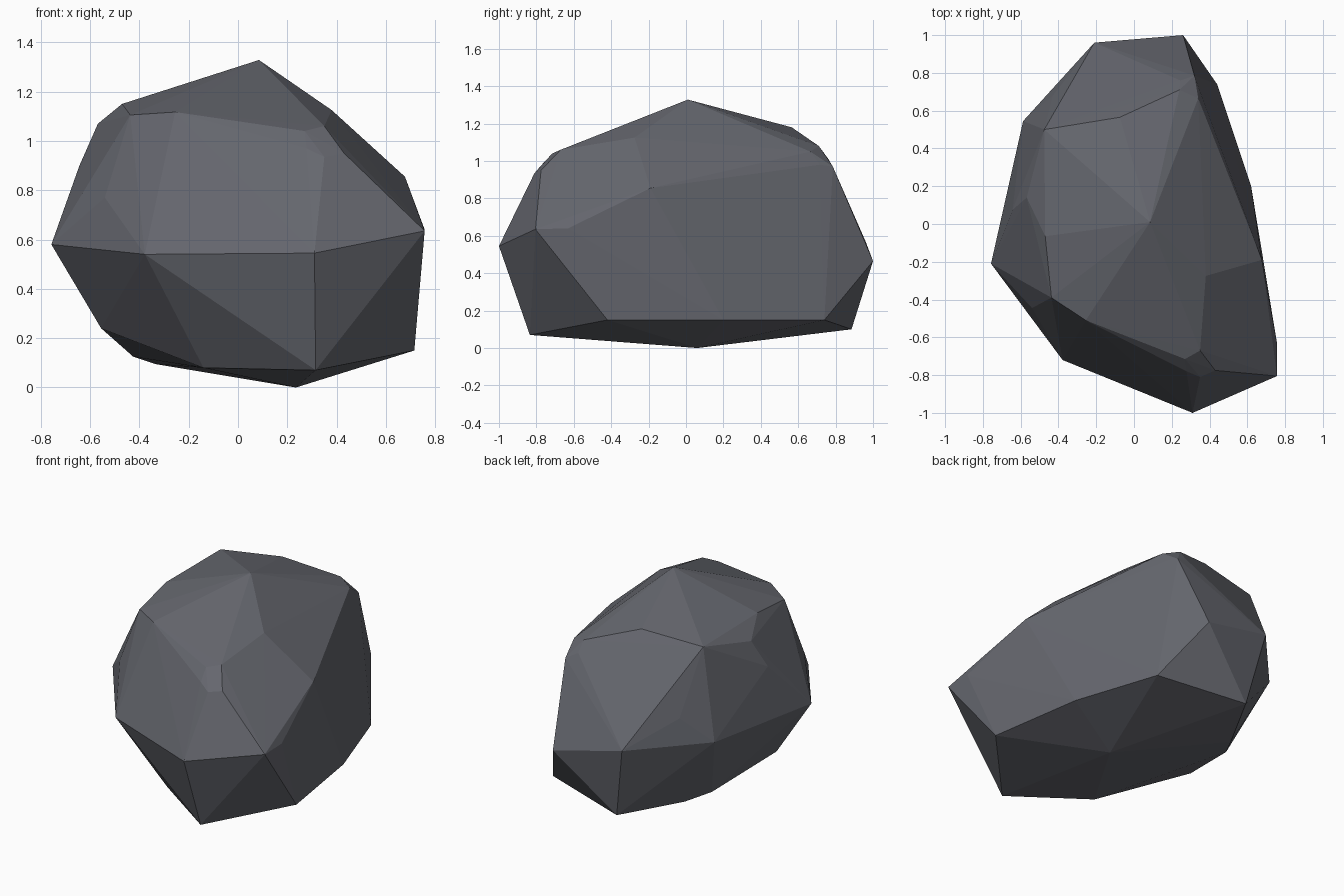
import bpy
import bmesh

# Corner points of the boulder, ring by ring from the ground up
base = [(.235, .06, 0), (.315, -.835, .07), (-.14, -.53, .08), (-.555, -.14, .24),
        (-.425, .34, .125), (-.335, .49, .095), (-.12, .885, .1),
        (.44, .74, .15), (.62, .2, .15), (.715, -.42, .15)]
belt = [(.31, -1, .545), (-.378, -.72, .54), (-.757, -.21, .58), (-.587, .545, .57),
        (-.21, .96, .57), (.26, 1, .465), (.757, -.63, .64), (.757, -.805, .635)]
shoulder = [(-.54, -.445, .77), (-.643, .075, .9), (-.43, .68, .735), (.677, -.19, .855)]
crown = [(.085, .01, 1.328), (.44, .12, 1.015), (.38, -.275, 1.125), (-.255, -.51, 1.117),
         (-.437, -.39, 1.105), (-.47, -.065, 1.15), (-.568, .14, 1.07),
         (-.475, .5, 1.145), (-.075, .565, 1.18)]
# Small chipped corners, front and back
front_chip = [(.27, -.715, 1.04), (.35, -.67, 1.06), (.43, -.775, .95),
              (.35, -.81, .935), (.278, -.78, .97)]
back_chip = [(.34, .665, 1.05), (.24, .71, 1.08), (.245, .76, 1.012),
             (.32, .785, .97), (.345, .715, .98)]

# Wrap the rings in a faceted shell
bm = bmesh.new()
for ring in (base, belt, shoulder, crown, front_chip, back_chip):
    for p in ring:
        bm.verts.new(p)
bmesh.ops.convex_hull(bm, input=bm.verts[:], use_existing_faces=False)
loose = [v for v in bm.verts if not v.link_faces]
bmesh.ops.delete(bm, geom=loose, context='VERTS')
bmesh.ops.recalc_face_normals(bm, faces=bm.faces[:])

mesh = bpy.data.meshes.new("boulder")
bm.to_mesh(mesh)
bm.free()
boulder = bpy.data.objects.new("boulder", mesh)
bpy.context.collection.objects.link(boulder)

# Slate grey stone
stone = bpy.data.materials.new("slate grey")
stone.diffuse_color = (.13, .135, .156, 1)
mesh.materials.append(stone)
